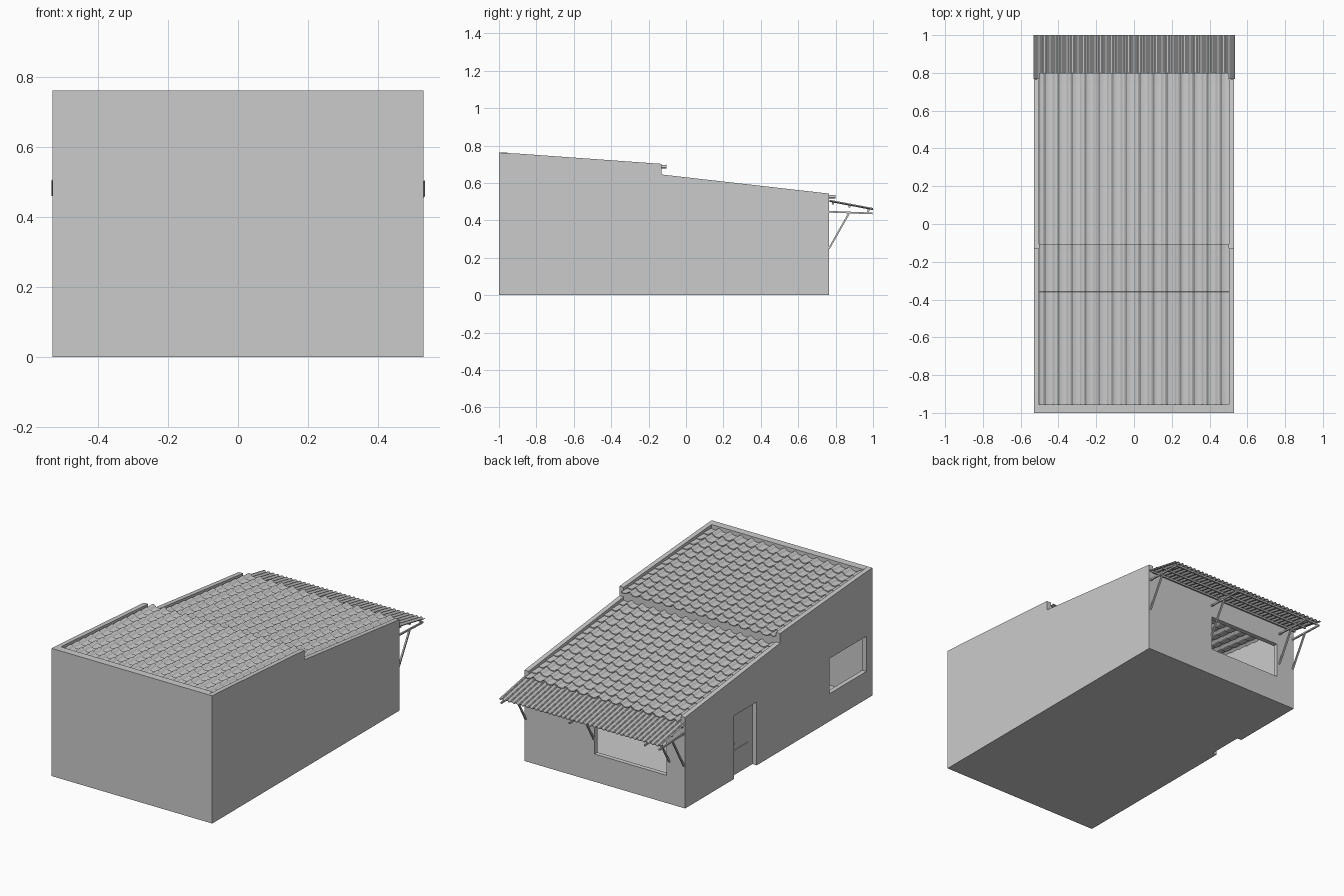
import bpy, bmesh, math
from mathutils import Vector

if "Cube" in bpy.data.objects:
    bpy.data.objects.remove(bpy.data.objects["Cube"])

W = 0.53          # half width of the building
T = 0.028         # wall thickness
BACK = 0.765      # outer face of the back wall


def finish(name, bm):
    bmesh.ops.recalc_face_normals(bm, faces=bm.faces)
    me = bpy.data.meshes.new(name)
    bm.to_mesh(me)
    bm.free()
    ob = bpy.data.objects.new(name, me)
    bpy.context.collection.objects.link(ob)
    return ob


def prism(name, profile, x0, x1):
    """Side profile (y, z) extruded along x."""
    bm = bmesh.new()
    face = bm.faces.new([bm.verts.new((x0, y, z)) for y, z in profile])
    ext = bmesh.ops.extrude_face_region(bm, geom=[face])
    moved = [v for v in ext["geom"] if isinstance(v, bmesh.types.BMVert)]
    bmesh.ops.translate(bm, verts=moved, vec=(x1 - x0, 0, 0))
    return finish(name, bm)


def box(name, x0, x1, y0, y1, z0, z1):
    return prism(name, [(y0, z0), (y1, z0), (y1, z1), (y0, z1)], x0, x1)


def bar(name, a, b, size=0.009):
    """Square bar between two points."""
    a, b = Vector(a), Vector(b)
    bm = bmesh.new()
    bmesh.ops.create_cube(bm, size=1)
    ob = finish(name, bm)
    ob.location = (a + b) / 2
    ob.scale = (size, size, (b - a).length)
    ob.rotation_euler = (b - a).to_track_quat('Z', 'Y').to_euler()
    return ob


def cut(target, cutter):
    cutter.hide_render = True
    cutter.hide_viewport = True
    cutter.display_type = 'WIRE'
    m = target.modifiers.new("opening", 'BOOLEAN')
    m.operation = 'DIFFERENCE'
    m.solver = 'EXACT'
    m.object = cutter


def sheet(name, section, strips, thick):
    """Wavy (x, dz) section swept along each strip ((y0, z0), (y1, z1))."""
    bm = bmesh.new()
    for ends in strips:
        rows = [[bm.verts.new((x, y, z + dz)) for x, dz in section] for y, z in ends]
        for i in range(len(section) - 1):
            bm.faces.new((rows[0][i], rows[0][i + 1], rows[1][i + 1], rows[1][i]))
    ob = finish(name, bm)
    for p in ob.data.polygons:
        if p.normal.z < 0:
            p.flip()
    m = ob.modifiers.new("thickness", 'SOLIDIFY')
    m.thickness = thick
    m.offset = -1
    return ob


# walls and floor
side = [(-1, 0), (BACK, 0), (BACK, 0.543), (-0.13, 0.645), (-0.13, 0.702),
        (-0.9, 0.757), (-1, 0.762)]
left_wall = prism("left_wall", side, -W, -W + T)
prism("right_wall", side, W - T, W)
box("front_wall", -W + T, W - T, -1, -0.955, 0, 0.762)
back_wall = box("back_wall", -W + T, W - T, BACK - T, BACK, 0, 0.515)
box("floor", -W + T, W - T, -0.955, BACK - T, 0, 0.012)

# openings
cut(left_wall, box("side_window_cutter", -0.6, -0.45, -0.944, -0.594, 0.165, 0.375))
cut(left_wall, box("door_cutter", -0.6, -0.45, 0.09, 0.306, -0.05, 0.378))
cut(back_wall, box("back_window_cutter", -0.408, 0.068, 0.6, 0.9, 0.165, 0.375))

# door leaf with frame, raised lower panel and handle
box("door_leaf", -W + T, -W + T + 0.012, 0.085, 0.311, 0, 0.383)
box("door_lower_panel", -W + T - 0.004, -W + T, 0.135, 0.285, 0.03, 0.15)
box("door_handle", -W + T - 0.008, -W + T, 0.27, 0.285, 0.185, 0.2)

# clay tile roof: barrels alternating with pans
COLS, SEG = 14, 10
X0 = W - T
pitch = 2 * X0 / COLS
tile_section = []
for i in range(COLS * SEG + 1):
    t = (i % SEG) / SEG
    if t < 0.5:
        dz = 0.013 * math.sin(math.pi * t / 0.5)
    else:
        dz = -0.003 * math.sin(math.pi * (t - 0.5) / 0.5)
    tile_section.append((-X0 + i * pitch / SEG, dz))


def tile_roof(name, a, b, rows):
    """Overlapping courses from ridge a to eave b, lower edges lifted."""
    strips = []
    for r in range(rows):
        t0, t1 = r / rows, (r + 1.12) / rows if r < rows - 1 else 1
        p = [(a[0] + (b[0] - a[0]) * t, a[1] + (b[1] - a[1]) * t) for t in (t0, t1)]
        strips.append(((p[0][0], p[0][1] - 0.003), (p[1][0], p[1][1] + 0.004)))
    return sheet(name, tile_section, strips, 0.005)


tile_roof("upper_roof_tiles", (-0.955, 0.742), (-0.105, 0.681), 13)
tile_roof("lower_roof_tiles", (-0.16, 0.629), (0.80, 0.520), 14)

# riser under the step between the roofs
box("roof_step_riser", -X0, X0, -0.155, -0.13, 0.615, 0.678)

# corrugated awning over the back window
RIDGES, RS = 36, 6
AW = 0.533
awning_section = [(-AW + 2 * AW * i / (RIDGES * RS),
                   0.005 * math.sin(2 * math.pi * i / RS)) for i in range(RIDGES * RS + 1)]
sheet("awning_sheet", awning_section, [((0.767, 0.506), (1.0, 0.462))], 0.003)

# awning purlins and brackets
for y, z in ((0.785, 0.491), (0.875, 0.474), (0.975, 0.455)):
    bar("awning_purlin", (-0.525, y, z), (0.525, y, z), 0.010)
for x in (-0.522, -0.425, 0.072, 0.522):
    bar("awning_arm", (x, BACK, 0.446), (x, 0.998, 0.437))
    bar("awning_brace", (x, BACK, 0.25), (x, 0.872, 0.438))
    bar("awning_post", (x, 0.975, 0.438), (x, 0.975, 0.455), 0.008)
